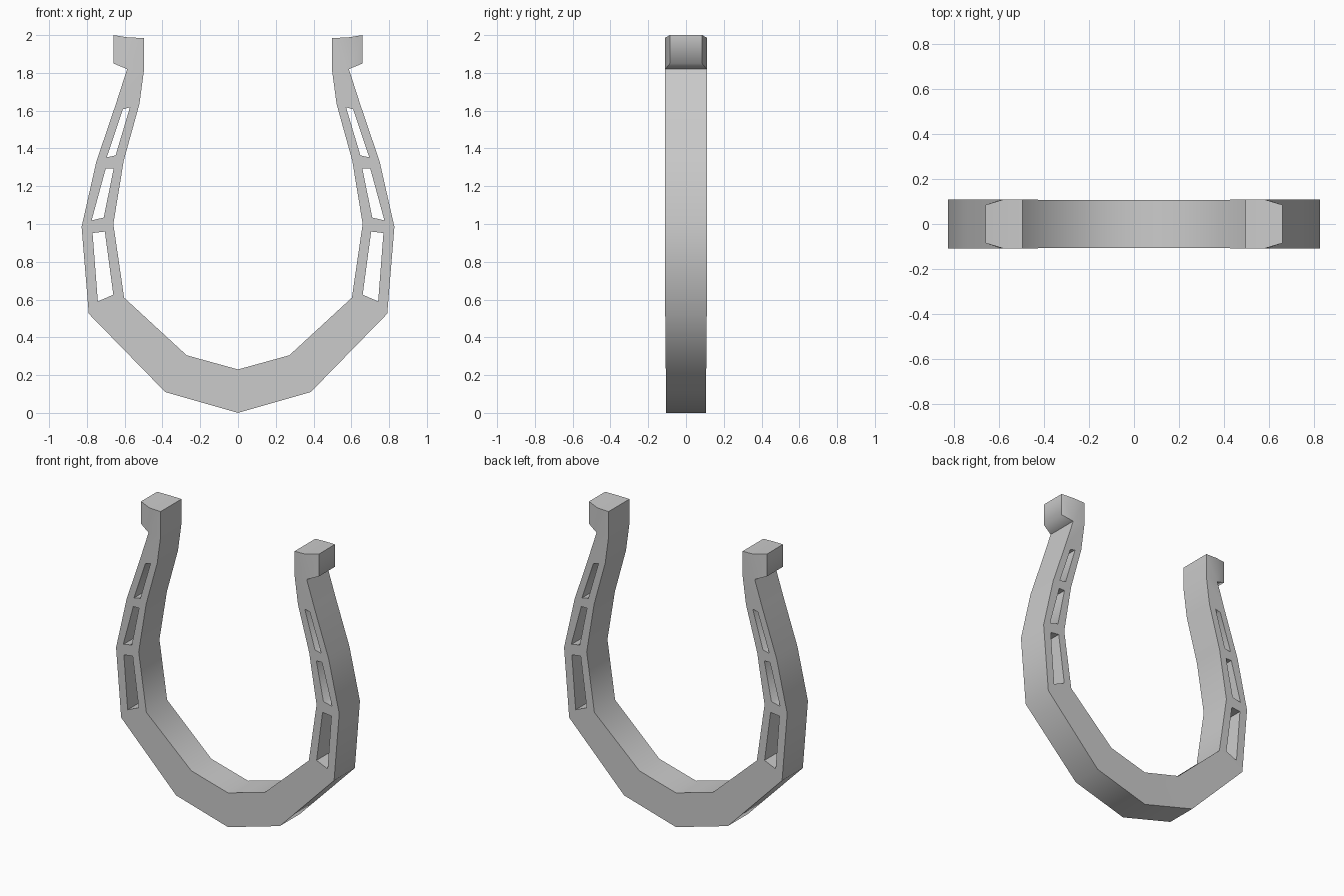
import bpy
import bmesh
import math
from collections import Counter

cube = bpy.data.objects.get("Cube")
if cube:
    bpy.data.objects.remove(cube, do_unlink=True)

steel = bpy.data.materials.new("grey_steel")
steel.use_nodes = True
GREY = (0.6, 0.6, 0.6, 1)
steel.diffuse_color = GREY
steel.node_tree.nodes["Principled BSDF"].inputs["Base Color"].default_value = GREY

# Cross sections of one arm from toe to heel: (outer point, inner point)
sections = [
    ((0, 0), (0, .23)),
    ((.385, .11), (.272, .305)),
    ((.79, .525), (.603, .61)),
    ((.828, .985), (.66, 1.0)),
    ((.75, 1.33), (.605, 1.335)),
    ((.645, 1.64), (.522, 1.635)),
    ((.587, 1.82), (.497, 1.82)),
    ((.578, 1.987), (.497, 1.985)),
]
# Slots by segment index: lower outer, upper outer, upper inner, lower inner
slots = {
    2: [(.742, .59), (.77, .952), (.705, .96), (.66, .626)],
    3: [(.775, 1.019), (.70, 1.294), (.658, 1.294), (.711, 1.034)],
    4: [(.695, 1.353), (.61, 1.607), (.572, 1.618), (.648, 1.363)],
}
# Hook at the heel, with its tip narrowed in depth
hook_tip = [(.66, 1.85), (.66, 2.0)]


def half_depth(p):
    if p in hook_tip:
        return .085
    return .106 if p[1] < .4 else .11


# Flat cells of one arm; slotted segments become a frame of four cells
cells = []
for i, (low, high) in enumerate(zip(sections, sections[1:])):
    quad = [low[0], high[0], high[1], low[1]]
    if i in slots:
        hole = slots[i]
        for k in range(4):
            n = (k + 1) % 4
            cells.append([quad[k], quad[n], hole[n], hole[k]])
    else:
        cells.append(quad)
cells.append([sections[-2][0], *hook_tip, sections[-1][0]])

# Front and back sheets for both arms, then walls along every open edge
bm = bmesh.new()
pairs = {}


def pair(p, side):
    key = (side * p[0], p[1])
    if key not in pairs:
        d = half_depth(p)
        pairs[key] = [bm.verts.new((key[0], y, key[1])) for y in (-d, d)]
    return key


edge_use = Counter()
for side in (1, -1):
    for cell in cells:
        keys = [pair(p, side) for p in cell]
        for layer in (0, 1):
            bm.faces.new([pairs[k][layer] for k in keys])
        for a, b in zip(keys, keys[1:] + keys[:1]):
            edge_use[frozenset((a, b))] += 1
for edge, count in edge_use.items():
    if count == 1:
        a, b = edge
        bm.faces.new([pairs[a][0], pairs[b][0], pairs[b][1], pairs[a][1]])
bmesh.ops.recalc_face_normals(bm, faces=bm.faces)

mesh = bpy.data.meshes.new("horseshoe")
bm.to_mesh(mesh)
bm.free()
mesh.materials.append(steel)
shoe = bpy.data.objects.new("horseshoe", mesh)
bpy.context.collection.objects.link(shoe)

# Smooth rounded sides with crisp rims
bpy.ops.object.select_all(action='DESELECT')
shoe.select_set(True)
bpy.context.view_layer.objects.active = shoe
bpy.ops.object.shade_smooth_by_angle(angle=math.radians(70))
